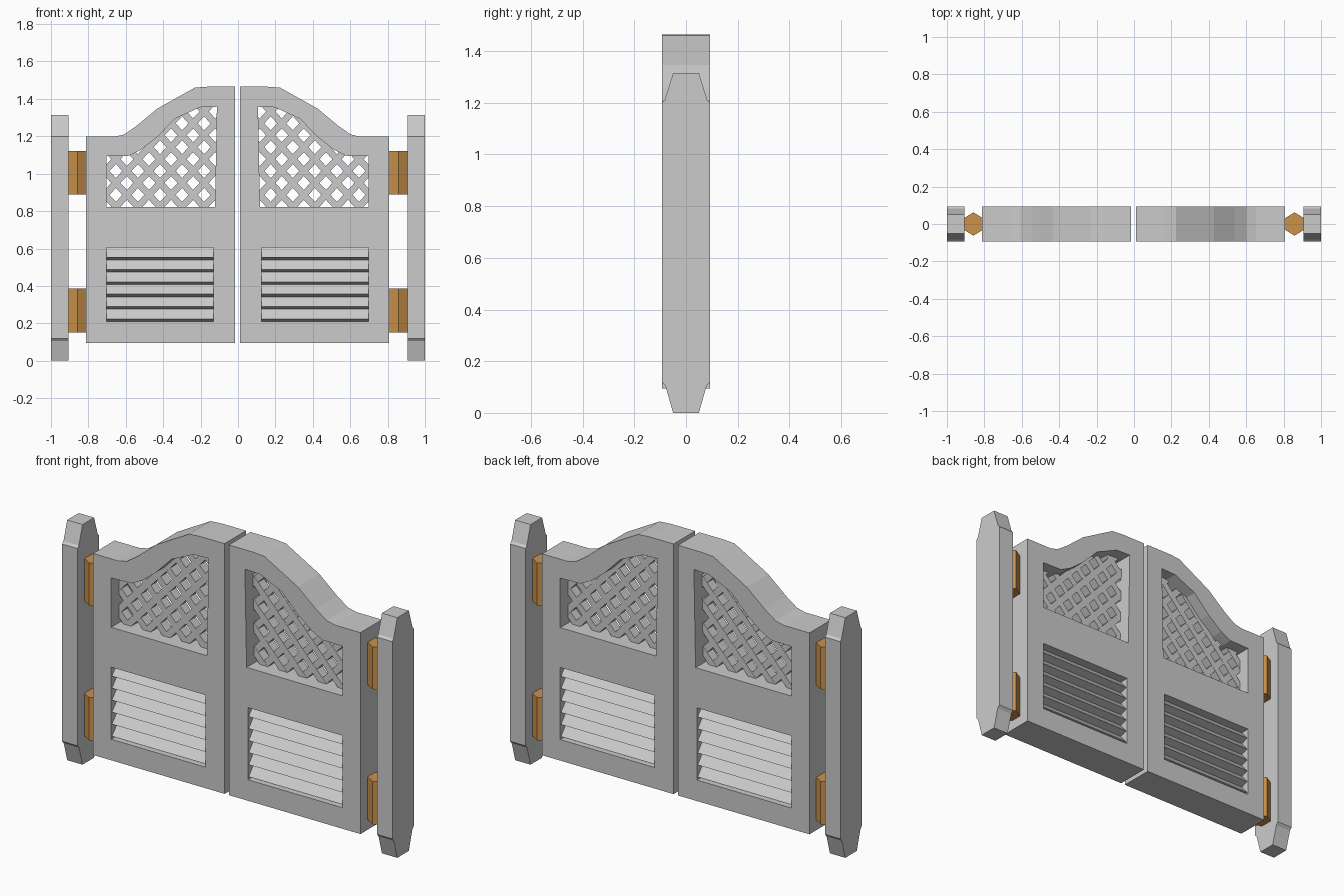
import bpy, bmesh
from mathutils import Vector

if "Cube" in bpy.data.objects:
    bpy.data.objects.remove(bpy.data.objects["Cube"])

T = 0.093          # half thickness of doors and posts
AXES = {'X': lambda a, b, h: (h, a, b),
        'Y': lambda a, b, h: (a, h, b),
        'Z': lambda a, b, h: (a, b, h)}

wood = bpy.data.materials.new("hinge_orange")
wood.diffuse_color = (0.60, 0.29, 0.07, 1)
wood.use_nodes = True
wood.node_tree.nodes["Principled BSDF"].inputs["Base Color"].default_value = wood.diffuse_color


def add_prism(bm, loops, axis, lo, hi):
    """Extrude an outline (first loop) with optional holes along an axis."""
    put = AXES[axis]
    edges = []
    for loop in loops:
        vs = [bm.verts.new(put(a, b, lo)) for a, b in loop]
        edges += [bm.edges.new((vs[i - 1], vs[i])) for i in range(len(vs))]
    if len(loops) == 1:
        faces = [bm.faces.new(vs)]
    else:
        fill = bmesh.ops.triangle_fill(bm, edges=edges, use_beauty=True)
        faces = [g for g in fill['geom'] if isinstance(g, bmesh.types.BMFace)]
    ext = bmesh.ops.extrude_face_region(bm, geom=faces, use_keep_orig=True)
    top = [g for g in ext['geom'] if isinstance(g, bmesh.types.BMVert)]
    bmesh.ops.translate(bm, verts=top, vec=put(0, 0, hi - lo))


def finish(name, bm, material=None):
    bmesh.ops.recalc_face_normals(bm, faces=bm.faces[:])
    mesh = bpy.data.meshes.new(name)
    bm.to_mesh(mesh)
    bm.free()
    ob = bpy.data.objects.new(name, mesh)
    bpy.context.collection.objects.link(ob)
    if material:
        mesh.materials.append(material)
    return ob


def prism(name, loops, axis, lo, hi, material=None):
    bm = bmesh.new()
    add_prism(bm, loops, axis, lo, hi)
    return finish(name, bm, material)


def span(p, d, poly):
    """First and last crossing of line p + t*d with a polygon."""
    ts = []
    for i in range(len(poly)):
        a, b = Vector(poly[i - 1]), Vector(poly[i])
        e = b - a
        det = d.x * e.y - d.y * e.x
        if abs(det) < 1e-9:
            continue
        w = a - p
        t = (w.x * e.y - w.y * e.x) / det
        u = (w.x * d.y - w.y * d.x) / det
        if 0 <= u <= 1:
            ts.append(t)
    return (min(ts), max(ts)) if len(ts) > 1 else None


# Right-hand outlines (x, z); the left door is their mirror image
door = [(0.013, 0.095), (0.81, 0.095), (0.81, 1.198), (0.655, 1.198), (0.605, 1.21),
        (0.54, 1.255), (0.43, 1.347), (0.228, 1.46), (0.16, 1.465), (0.013, 1.465)]
window = [(0.12, 0.823), (0.70, 0.823), (0.70, 1.094), (0.58, 1.096), (0.516, 1.128),
          (0.43, 1.195), (0.334, 1.294), (0.20, 1.355), (0.11, 1.358)]
vent = [(0.128, 0.21), (0.70, 0.21), (0.70, 0.605), (0.128, 0.605)]

# Post side profile (y, z) with chamfered ends
half = [(0.05, 0), (0.08, 0.105), (T, 0.12), (T, 1.2), (0.082, 1.212), (0.05, 1.315)]
post = half + [(-y, z) for y, z in reversed(half)]

# Louvre side profile: six sloping slats on both faces of a core
pitch = (0.605 - 0.21) / 6
saw = []
for i in range(6):
    z = 0.21 + i * pitch
    saw += [(0.042, z), (0.086, z + 0.014)]
saw.append((0.042, 0.605))
louvre = saw + [(-y, z) for y, z in reversed(saw)]

for side, s in (("left", -1), ("right", 1)):
    def mx(pts):
        return [(s * x - 0.003, z) for x, z in pts]

    prism(f"{side}_door_frame", [mx(door), mx(window), mx(vent)], 'Y', -T, T)
    x0, x1 = sorted(x for x, _ in mx([(0.12, 0), (0.71, 0)]))
    prism(f"{side}_louvre", [louvre], 'X', x0, x1)
    x0, x1 = sorted((s * 0.907, s * 1.0))
    prism(f"{side}_post", [post], 'X', x0, x1)

    # Hexagonal hinges
    cx = s * 0.8585
    hexagon = [(cx, 0.062), (cx + 0.051, 0.031), (cx + 0.051, -0.031),
               (cx, -0.062), (cx - 0.051, -0.031), (cx - 0.051, 0.031)]
    prism(f"{side}_lower_hinge", [hexagon], 'Z', 0.15, 0.385, wood)
    prism(f"{side}_upper_hinge", [hexagon], 'Z', 0.89, 1.122, wood)

    # Crossed lattice bars, ends buried in the frame
    bm = bmesh.new()
    for k, slope in enumerate((1, -1)):
        d = Vector((1, 1.08 * slope)).normalized()
        n = Vector((-d.y, d.x)) * 0.018
        for i in range(-6, 14):
            p = Vector((0.06 + i * 0.118, 0.823))
            hit = span(p, d, window)
            if not hit:
                continue
            a, b = p + d * (hit[0] - 0.025), p + d * (hit[1] + 0.025)
            bar = [tuple(v) for v in (a + n, b + n, b - n, a - n)]
            o = 0.001 * k
            add_prism(bm, [mx(bar)], 'Y', -0.025 - o, 0.025 + o)
    finish(f"{side}_lattice", bm)
